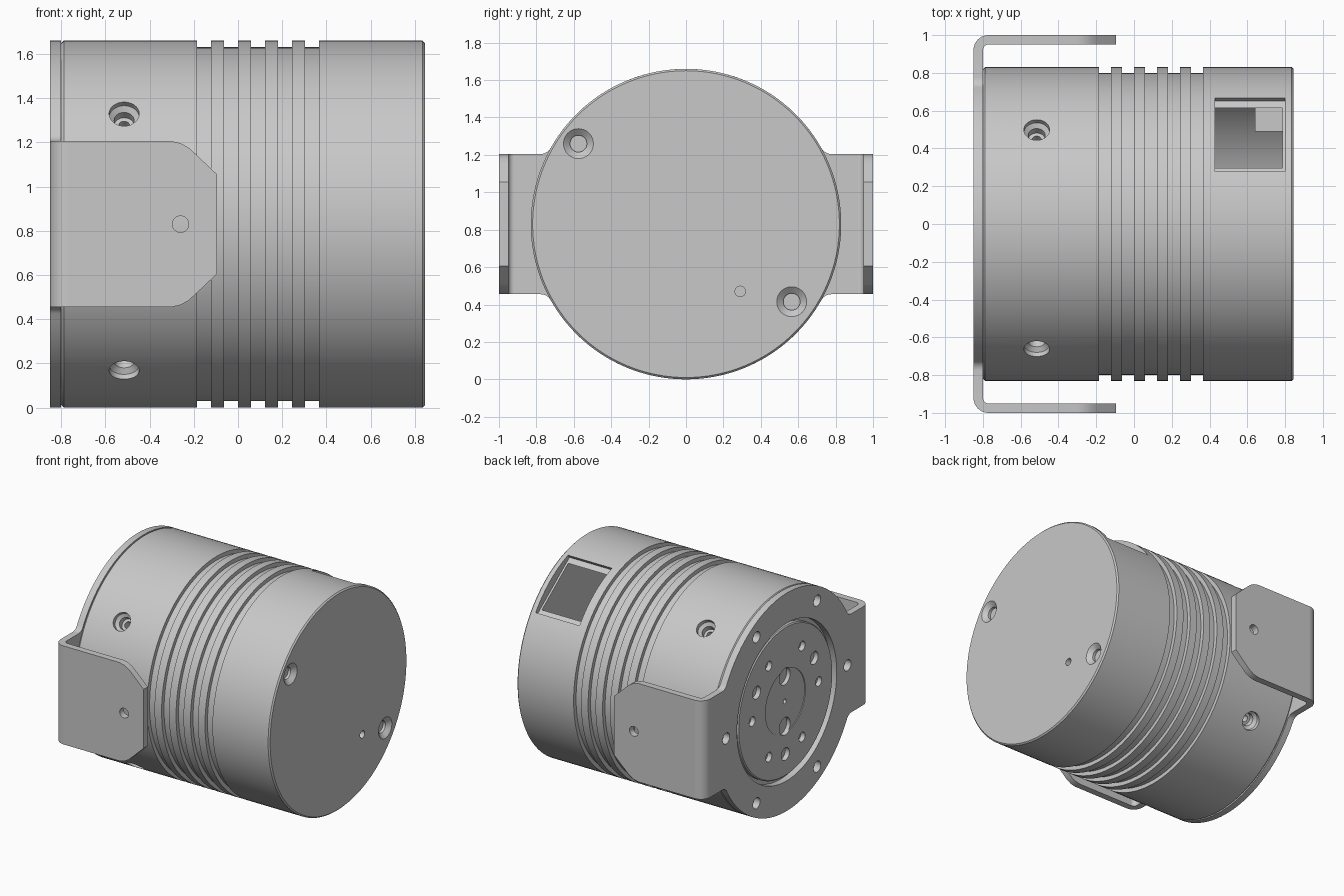
import bpy, bmesh, math
from mathutils import Matrix, Vector

cube = bpy.data.objects.get("Cube")
if cube:
    bpy.data.objects.remove(cube, do_unlink=True)

R = 0.83            # body radius, also the height of its axis
ARM = 0.375         # half the bracket arm width

grey = bpy.data.materials.new("machined_grey")
grey.use_nodes = True
grey.diffuse_color = (0.58, 0.58, 0.58, 1)
grey.node_tree.nodes["Principled BSDF"].inputs["Base Color"].default_value = (0.58, 0.58, 0.58, 1)


def lathe(bm, profile, matrix=Matrix(), steps=32):
    """Closed turned solid about x from (x, radius) points."""
    rings = []
    for x, r in profile:
        ring = []
        for i in range(steps):
            a = math.tau * i / steps
            ring.append(bm.verts.new(matrix @ Vector((x, r * math.cos(a), r * math.sin(a)))))
        rings.append(ring)
    for a, b in zip(rings, rings[1:]):
        for i in range(steps):
            j = (i + 1) % steps
            bm.faces.new((a[i], a[j], b[j], b[i]))
    bm.faces.new(rings[0])
    bm.faces.new(rings[-1])


def prism(bm, outline, axis, lo, hi):
    """Extrude a 2D outline along an axis."""
    place = {"x": lambda u, v, w: (w, u, v),
             "y": lambda u, v, w: (u, w, v),
             "z": lambda u, v, w: (u, v, w)}[axis]
    ends = [[bm.verts.new(place(u, v, w)) for u, v in outline] for w in (lo, hi)]
    for i in range(len(outline)):
        j = (i + 1) % len(outline)
        bm.faces.new((ends[0][i], ends[0][j], ends[1][j], ends[1][i]))
    bm.faces.new(ends[0])
    bm.faces.new(ends[1])


def arc(cx, cy, r, start, end, steps):
    return [(cx + r * math.cos(start + (end - start) * i / steps),
             cy + r * math.sin(start + (end - start) * i / steps)) for i in range(steps + 1)]


def make(name, bm):
    bmesh.ops.recalc_face_normals(bm, faces=bm.faces)
    mesh = bpy.data.meshes.new(name)
    bm.to_mesh(mesh)
    bm.free()
    mesh.materials.append(grey)
    obj = bpy.data.objects.new(name, mesh)
    obj.location.z = R
    bpy.context.collection.objects.link(obj)
    return obj


def cut(obj, bm):
    """Subtract a shape and keep only the result."""
    cutter = make("cutter", bm)
    mod = obj.modifiers.new("cut", "BOOLEAN")
    mod.object, mod.operation, mod.solver = cutter, "DIFFERENCE", "EXACT"
    graph = bpy.context.evaluated_depsgraph_get()
    result = bpy.data.meshes.new_from_object(obj.evaluated_get(graph))
    obj.modifiers.clear()
    obj.data = result
    bpy.data.objects.remove(cutter, do_unlink=True)


def smooth(obj):
    bpy.ops.object.select_all(action="DESELECT")
    obj.select_set(True)
    bpy.context.view_layer.objects.active = obj
    bpy.ops.object.shade_smooth_by_angle(angle=math.radians(25))


def polar(r, degrees):
    """Offset on the end faces; the angle runs from -y towards +z."""
    a = math.radians(degrees)
    return Matrix.Translation((0, -r * math.cos(a), r * math.sin(a)))


parts = []

# Grooved body
profile = [(-0.80, R - 0.012), (-0.788, R)]
for i in range(5):
    x = -0.185 + i * 0.122
    profile += [(x, R), (x, R - 0.03), (x + 0.063, R - 0.03), (x + 0.063, R)]
profile += [(0.835, R), (0.845, R - 0.01)]
bm = bmesh.new()
lathe(bm, profile, steps=128)
body = make("body", bm)
parts.append(body)

# Hollow chamber
bm = bmesh.new()
lathe(bm, [(0.39, 0.79), (0.785, 0.79)], steps=128)
cut(body, bm)

# Window into the chamber, square to the curved wall
bm = bmesh.new()
bmesh.ops.create_cube(bm, size=1)
bmesh.ops.transform(bm, verts=bm.verts, matrix=Matrix.Rotation(math.radians(-36.5), 4, "X")
                    @ Matrix.Translation((0.615, 0, 0.865)) @ Matrix.Diagonal((0.37, 0.485, 0.2, 1)))
cut(body, bm)

# Screw holes round the side and in the closed end
bm = bmesh.new()
for k in range(4):
    a = math.radians(53 + 90 * k)
    turn = Vector((1, 0, 0)).rotation_difference(Vector((0, math.cos(a), math.sin(a))))
    side = Matrix.Translation((-0.515, 0, 0)) @ turn.to_matrix().to_4x4()
    lathe(bm, [(0.68, 0.025), (0.74, 0.025), (0.74, 0.045), (0.78, 0.045), (0.80, 0.068), (0.9, 0.068)], side)
for y, z in ((-0.575, 0.43), (0.565, -0.415)):
    lathe(bm, [(0.795, 0.045), (0.815, 0.045), (0.845, 0.08), (0.9, 0.08)],
          Matrix.Translation((0, y, z)))
lathe(bm, [(0.795, 0.028), (0.9, 0.028)], Matrix.Translation((0, 0.29, -0.36)))
cut(body, bm)

# Connector inside the chamber
bm = bmesh.new()
prism(bm, [(0.49, -0.49), (0.645, -0.49), (0.645, -0.3), (0.49, -0.3)], "x", 0.64, 0.79)
parts.append(make("connector", bm))

# Turning disc on the open end
bm = bmesh.new()
lathe(bm, [(-0.832, 0.24), (-0.838, 0.24), (-0.838, 0.562), (-0.83, 0.57), (-0.795, 0.57)], steps=96)
rotor = make("rotor_disc", bm)
bm = bmesh.new()
for angle in (0, 60, 120, 180, 240, 300):
    lathe(bm, [(-0.9, 0.036), (-0.803, 0.036)], polar(0.40, angle))
for angle in (30, 150, 270):
    lathe(bm, [(-0.9, 0.048), (-0.803, 0.048)], polar(0.40, angle))
for angle in (90, 270):
    lathe(bm, [(-0.9, 0.065), (-0.803, 0.065)], polar(0.19, angle))
lathe(bm, [(-0.9, 0.018), (-0.803, 0.018)])
cut(rotor, bm)
parts.append(rotor)

# Bracket plate: a disc blending into two side arms
f = 0.06
cy = math.sqrt((R + f) ** 2 - (ARM + f) ** 2)
lean = math.atan2(ARM + f, cy)
quarter = [(0.92, ARM)]
quarter += arc(cy, ARM + f, f, -math.pi / 2, lean - math.pi, 6)
quarter += arc(0, 0, R, lean, math.pi / 2, 28)[1:]
upper = quarter + [(-y, z) for y, z in reversed(quarter[:-1])]
bm = bmesh.new()
prism(bm, upper + [(y, -z) for y, z in reversed(upper)], "x", -0.85, -0.80)
plate = make("bracket_plate", bm)
bm = bmesh.new()
lathe(bm, [(-0.9, 0.60), (-0.7, 0.60)], steps=96)
for k in range(6):
    lathe(bm, [(-0.9, 0.042), (-0.7, 0.042)], polar(0.73, 60 * k))
cut(plate, bm)
parts.append(plate)

# Bracket arms with rounded bends and clipped corners
edge = [(-0.77, ARM), (-0.30, ARM), (-0.26, 0.366), (-0.225, 0.347), (-0.195, 0.32), (-0.095, 0.225)]
outline = edge + [(x, -z) for x, z in reversed(edge)]
for name, s in (("front", -1), ("back", 1)):
    bm = bmesh.new()
    prism(bm, outline, "y", s * 0.95, s)
    arm = make("bracket_arm_" + name, bm)
    bm = bmesh.new()
    lathe(bm, [(0.9, 0.037), (1.1, 0.037)],
          Matrix.Translation((-0.26, 0, 0)) @ Matrix.Rotation(s * math.pi / 2, 4, "Z"))
    cut(arm, bm)
    bm = bmesh.new()
    bend = arc(-0.77, 0.92, 0.08, math.pi, math.pi / 2, 10) + arc(-0.77, 0.92, 0.03, math.pi / 2, math.pi, 10)
    prism(bm, [(x, s * y) for x, y in bend], "z", -ARM, ARM)
    parts += [arm, make("bracket_bend_" + name, bm)]

for part in parts:
    smooth(part)
